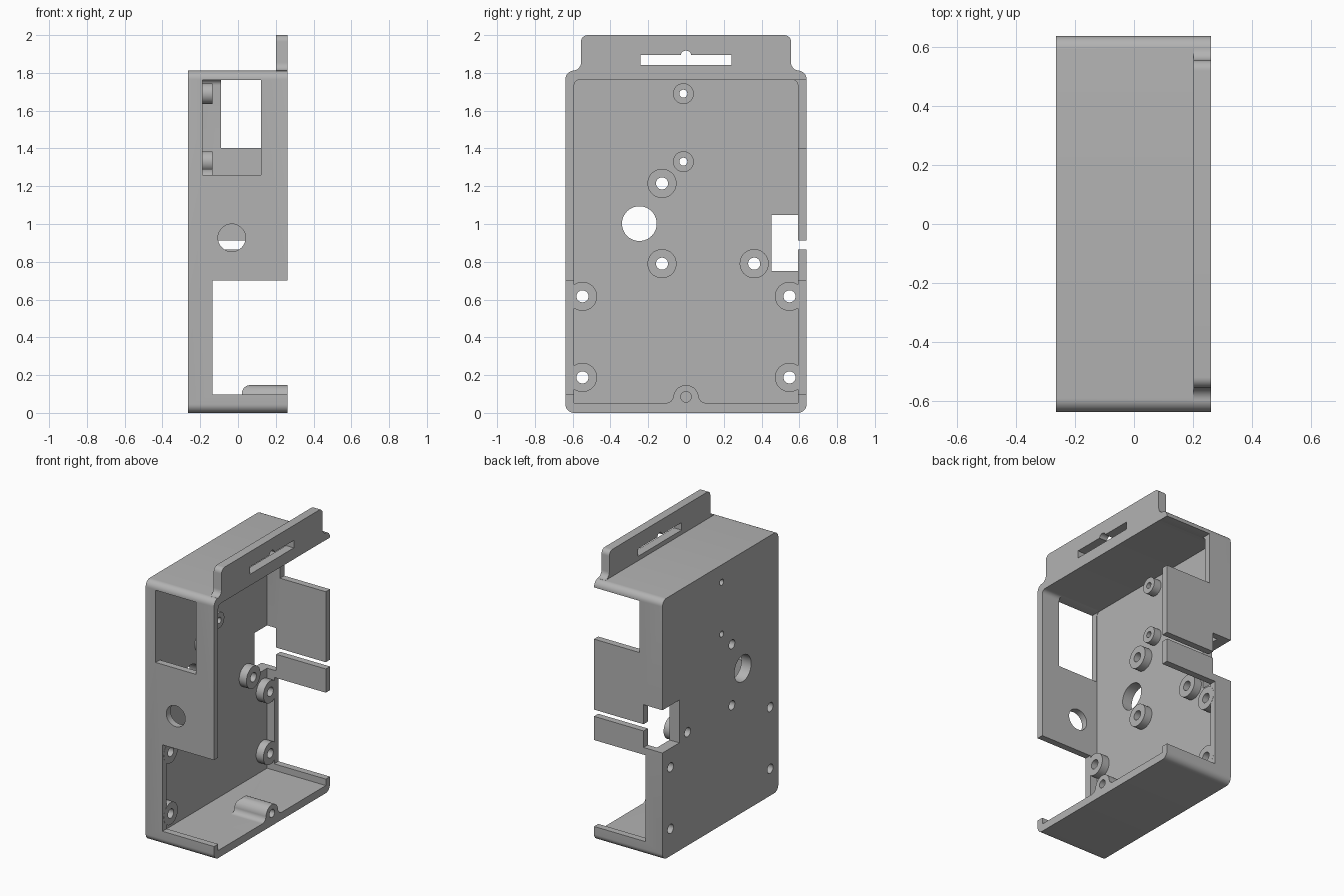
import bpy
import bmesh
from math import pi, cos, sin, radians
from mathutils import Vector

if "Cube" in bpy.data.objects:
    bpy.data.objects.remove(bpy.data.objects["Cube"], do_unlink=True)

grey = bpy.data.materials.new("plain_grey")
grey.use_nodes = True
COLOUR = (0.45, 0.45, 0.45, 1)
grey.diffuse_color = COLOUR
grey.node_tree.nodes["Principled BSDF"].inputs["Base Color"].default_value = COLOUR

BACK, FLOOR, BOSS, RIM = -0.265, -0.19, -0.134, 0.262


def rounded(corners, steps=8):
    """Outline from (a, b, radius) corners at right angles, convex or concave."""
    out = []
    for i, (a, b, r) in enumerate(corners):
        p = Vector((a, b))
        if r == 0:
            out.append(p)
            continue
        u = (Vector(corners[i - 1][:2]) - p).normalized()
        v = (Vector(corners[(i + 1) % len(corners)][:2]) - p).normalized()
        for k in range(steps + 1):
            t = pi / 2 * k / steps
            out.append(p + r * ((1 - sin(t)) * u + (1 - cos(t)) * v))
    return out


def rect(a0, a1, b0, b1, low=0, high=0):
    return rounded([(a0, b0, low), (a1, b0, low), (a1, b1, high), (a0, b1, high)])


def circle(a, b, r, n=40):
    return [Vector((a + r * cos(2 * pi * i / n), b + r * sin(2 * pi * i / n)))
            for i in range(n)]


def prism(name, outline, t0, t1, axis="x"):
    """Extrude an outline along x (outline in y, z) or along y (outline in x, z)."""
    place = (lambda p: (t0, p.x, p.y)) if axis == "x" else (lambda p: (p.x, t0, p.y))
    move = (t1 - t0, 0, 0) if axis == "x" else (0, t1 - t0, 0)
    bm = bmesh.new()
    face = bm.faces.new([bm.verts.new(place(p)) for p in outline])
    ext = bmesh.ops.extrude_face_region(bm, geom=[face])["geom"]
    bmesh.ops.translate(bm, vec=move,
                        verts=[g for g in ext if isinstance(g, bmesh.types.BMVert)])
    bmesh.ops.recalc_face_normals(bm, faces=bm.faces)
    mesh = bpy.data.meshes.new(name)
    bm.to_mesh(mesh)
    bm.free()
    mesh.materials.append(grey)
    ob = bpy.data.objects.new(name, mesh)
    bpy.context.collection.objects.link(ob)
    return ob


def combine(target, tool, operation):
    mod = target.modifiers.new(operation, "BOOLEAN")
    mod.operation, mod.solver, mod.object = operation, "EXACT", tool
    bpy.context.view_layer.objects.active = target
    bpy.ops.object.modifier_apply(modifier=mod.name)
    bpy.data.objects.remove(tool, do_unlink=True)


def add(outline, t0, t1):
    combine(case, prism("addition", outline, t0, t1), "UNION")


def cut(outline, t0, t1, axis="x"):
    combine(case, prism("cutter", outline, t0, t1, axis), "DIFFERENCE")


# Open box
case = prism("enclosure", rect(-0.638, 0.638, 0, 1.812, 0.045, 0.045), BACK, RIM)
cut(rect(-0.592, 0.592, 0.053, 1.764, 0, 0.03), FLOOR, 0.4)

# Hanging flange with a keyed slot
half = [(0.6, 1.785, 0), (0.6, 1.812, 0), (0.556, 1.812, 0.043), (0.556, 2, 0.035)]
add(rounded(half + [(-a, b, r) for a, b, r in reversed(half)]), 0.202, RIM)
cut(rect(-0.24, 0.24, 1.843, 1.895), 0.1, 0.4)
cut(circle(0, 1.89, 0.028), 0.1, 0.4)

# Screw post on the bottom wall, rounded at its inner end
half = [(0.12, 0.03, 0), (0.12, 0.053, 0), (0.067, 0.053, 0.038), (0.067, 0.147, 0.066)]
post = prism("post", rounded(half + [(-a, b, r) for a, b, r in reversed(half)]), 0.02, RIM)
nose = rounded([(0.02, 0, 0), (0.4, 0, 0), (0.4, 0.2, 0), (0.3, 0.2, 0),
                (0.3, 0.147, 0), (0.02, 0.147, 0.045)])
combine(post, prism("nose", nose, -0.3, 0.3, "y"), "INTERSECT")
combine(case, post, "UNION")
cut(circle(0, 0.085, 0.028), 0.08, 0.4)

# Openings through the side walls
for y0, y1 in ((-0.8, -0.591), (0.591, 0.8)):
    cut(rect(-0.135, 0.4, 0.098, 0.7), y0, y1, "y")
cut(rect(-0.188, 0.122, 1.26, 1.763), -0.8, -0.5, "y")
cut(circle(-0.033, 0.927, 0.073), -0.8, -0.5, "y")
cut(rect(-0.09, 0.4, 1.403, 1.763), 0.5, 0.8, "y")
cut(rect(-0.4, 0.4, 0.865, 0.912), 0.55, 0.8, "y")
cut(rect(0.452, 0.8, 0.75, 1.048), -0.4, -0.12)

# Standoffs with through holes: (y, z, outer radius, hole radius)
standoffs = [(-0.014, z, 0.055, 0.021) for z in (1.69, 1.33)]
standoffs += [(y, z, 0.077, 0.032) for y, z in ((-0.127, 1.215), (-0.127, 0.79), (0.361, 0.79))]
standoffs += [(y, z, 0.077, 0.032) for y in (-0.548, 0.548) for z in (0.617, 0.188)]
for y, z, outer, hole in standoffs:
    add(circle(y, z, outer), -0.23, BOSS)
    cut(circle(y, z, hole), -0.4, 0)

# Large cable hole in the back panel
cut(circle(-0.247, 1.002, 0.092), -0.4, 0)

bpy.ops.object.select_all(action="DESELECT")
case.select_set(True)
bpy.context.view_layer.objects.active = case
bpy.ops.object.shade_smooth_by_angle(angle=radians(30))
